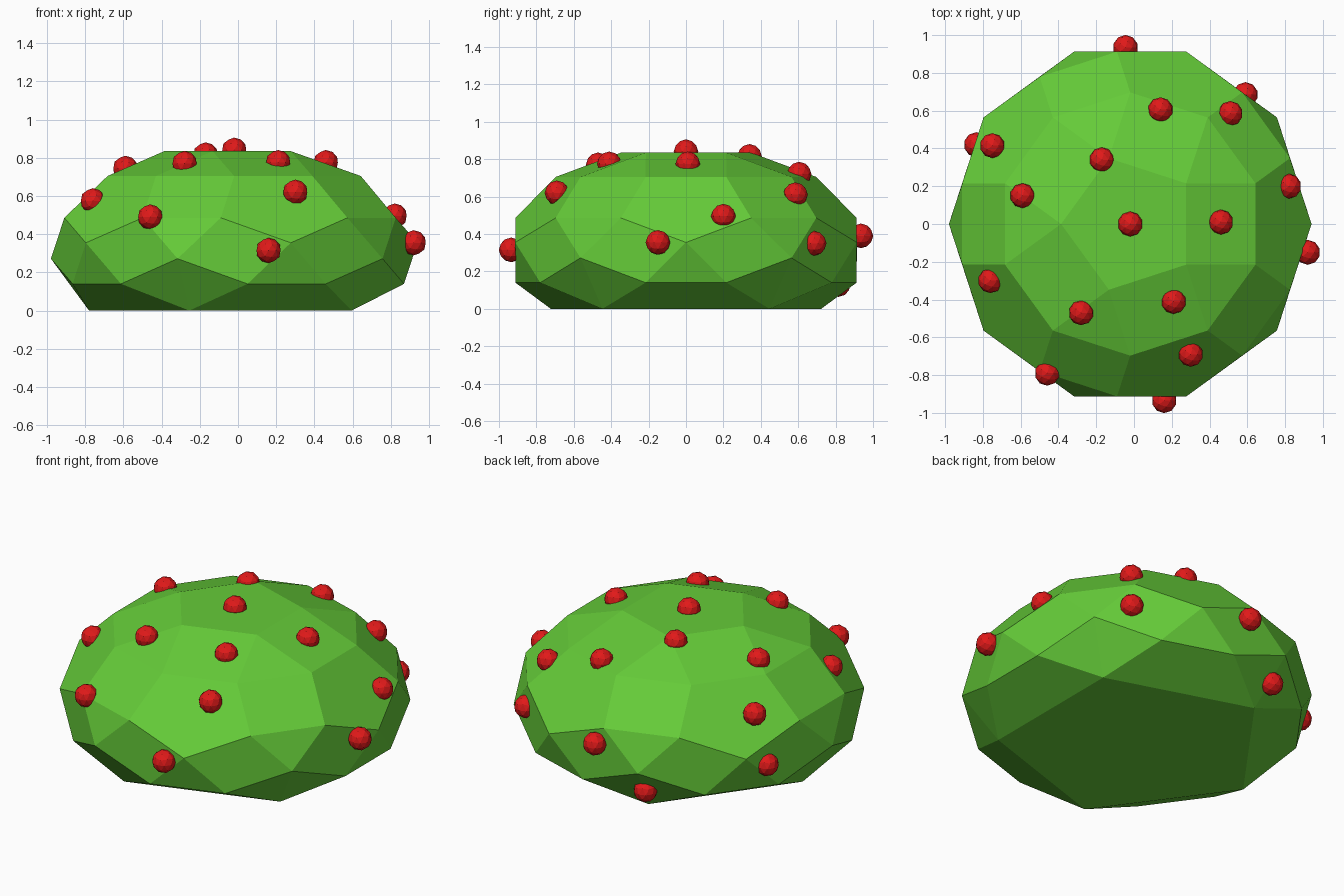
import bpy, bmesh
from math import radians, sin, cos

if "Cube" in bpy.data.objects:
    bpy.data.objects.remove(bpy.data.objects["Cube"])


def material(name, colour):
    m = bpy.data.materials.new(name)
    m.diffuse_color = colour
    m.use_nodes = True
    m.node_tree.nodes["Principled BSDF"].inputs["Base Color"].default_value = m.diffuse_color
    return m


def add_object(name, bm, mat):
    mesh = bpy.data.meshes.new(name)
    bm.to_mesh(mesh)
    bm.free()
    mesh.materials.append(mat)
    ob = bpy.data.objects.new(name, mesh)
    bpy.context.collection.objects.link(ob)
    return ob


green = material("leaf_green", (0.13, 0.60, 0.04, 1))
red = material("berry_red", (0.75, 0.01, 0.01, 1))

# Bush: flattened faceted ball (pentagons, squares, triangles) with a flat base.
# Each ring: radius, height, start angle, half spread of the vertex pairs
RINGS = [
    (0.366, 0.835, 180, 0),
    (0.697, 0.705, 0, 18),
    (0.915, 0.486, 0, 22.39),
    (0.960, 0.355, 0, 0),
    (0.960, 0.272, 180, 0),
    (0.915, 0.140, 180, 22.39),
    (0.760, 0.000, 180, 0),
]
bm = bmesh.new()
for r, z, start, spread in RINGS:
    for k in range(5):
        for s in ((-1, 1) if spread else (0,)):
            a = radians(start + 72 * k + s * spread)
            bm.verts.new((r * cos(a) - 0.02, r * sin(a), z))
bmesh.ops.convex_hull(bm, input=bm.verts[:])
bmesh.ops.dissolve_limit(bm, angle_limit=radians(1.5), verts=bm.verts[:], edges=bm.edges[:])
bmesh.ops.recalc_face_normals(bm, faces=bm.faces[:])
add_object("bush", bm, green)

# Berries: small faceted balls half sunk into the bush
BERRIES = [
    (-0.02, 0.00, 0.84), (0.46, 0.01, 0.775), (0.21, -0.41, 0.775),
    (-0.28, -0.47, 0.77), (0.30, -0.69, 0.62), (-0.46, -0.79, 0.49),
    (0.16, -0.935, 0.315), (-0.76, -0.30, 0.575), (-0.59, 0.15, 0.745),
    (-0.17, 0.34, 0.815), (0.14, 0.605, 0.72), (0.51, 0.585, 0.61),
    (-0.75, 0.415, 0.56), (-0.835, 0.42, 0.28), (-0.045, 0.935, 0.39),
    (0.59, 0.685, 0.35), (0.82, 0.20, 0.495), (0.92, -0.15, 0.355),
    (-0.30, 0.815, 0.13),
]
for i, pos in enumerate(BERRIES):
    bm = bmesh.new()
    bmesh.ops.create_icosphere(bm, subdivisions=2, radius=0.066)
    add_object(f"berry_{i + 1}", bm, red).location = pos
